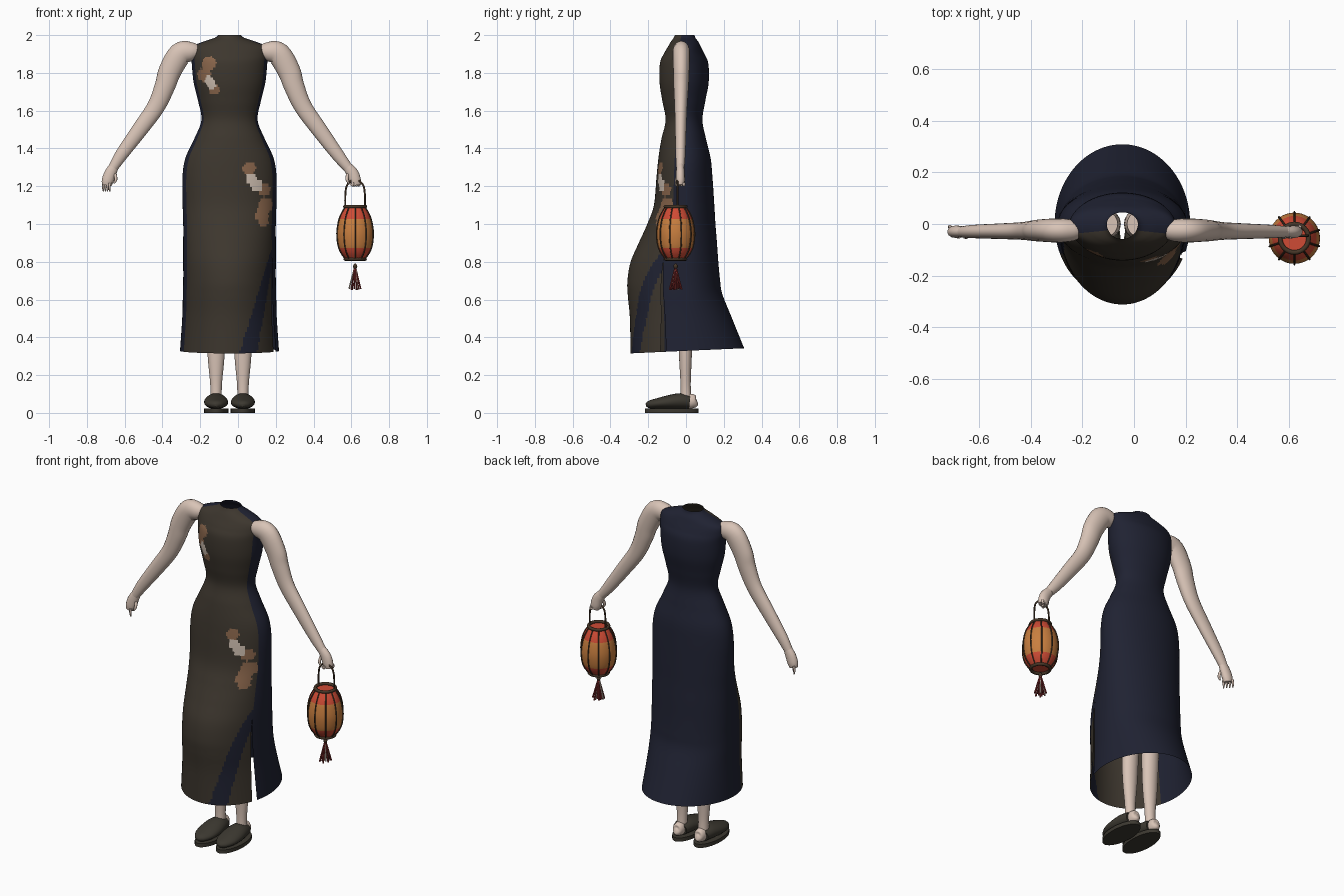
import bpy, bmesh, math, random
from mathutils import Vector

random.seed(4)
if "Cube" in bpy.data.objects:
    bpy.data.objects.remove(bpy.data.objects["Cube"])


def material(name, rgb):
    m = bpy.data.materials.new(name)
    m.use_nodes = True
    m.diffuse_color = (*rgb, 1)
    bsdf = m.node_tree.nodes["Principled BSDF"]
    bsdf.inputs["Base Color"].default_value = (*rgb, 1)
    bsdf.inputs["Roughness"].default_value = 0.8
    return m


BROWN = material("dark_brown_cloth", (0.046, 0.037, 0.027))
NAVY = material("navy_cloth", (0.014, 0.016, 0.032))
TAN = material("tan_print", (0.25, 0.13, 0.07))
CREAM = material("cream_print", (0.6, 0.5, 0.42))
SKIN = material("pale_skin", (0.69, 0.55, 0.47))
SHOE = material("shoe_black_brown", (0.045, 0.04, 0.03))
RED = material("lantern_red", (0.62, 0.07, 0.035))
ORANGE = material("lantern_orange", (0.58, 0.21, 0.05))
WOOD = material("lantern_frame", (0.06, 0.036, 0.02))
CRIMSON = material("tassel_crimson", (0.22, 0.025, 0.025))


def finish(bm, name, mats, angle=50):
    bmesh.ops.recalc_face_normals(bm, faces=bm.faces)
    me = bpy.data.meshes.new(name)
    bm.to_mesh(me)
    bm.free()
    for m in mats:
        me.materials.append(m)
    ob = bpy.data.objects.new(name, me)
    bpy.context.collection.objects.link(ob)
    bpy.ops.object.select_all(action='DESELECT')
    ob.select_set(True)
    bpy.context.view_layer.objects.active = ob
    bpy.ops.object.shade_smooth_by_angle(angle=math.radians(angle))
    return ob


def smooth_rows(rows, steps):
    """Resample rows of numbers along a Catmull-Rom spline."""
    out = []
    for i in range(len(rows) - 1):
        p0, p1 = rows[max(i - 1, 0)], rows[i]
        p2, p3 = rows[i + 1], rows[min(i + 2, len(rows) - 1)]
        for s in range(steps):
            t = s / steps
            out.append([b + 0.5 * t * (c - a + t * (2*a - 5*b + 4*c - d + t * (3*(b - c) + d - a)))
                        for a, b, c, d in zip(p0, p1, p2, p3)])
    return out + [list(rows[-1])]


def loft(name, rows, mats, axis=(0, 1, 0), n=20, steps=5, rule=None):
    """Elliptic tube; each row is x, y, z, radius along axis, other radius."""
    rows = smooth_rows(rows, steps)
    pts = [Vector(r[:3]) for r in rows]
    bm = bmesh.new()
    rings = []
    for i, r in enumerate(rows):
        t = (pts[min(i + 1, len(pts) - 1)] - pts[max(i - 1, 0)]).normalized()
        u = Vector(axis)
        u = (u - t * u.dot(t)).normalized()
        v = t.cross(u)
        rings.append([bm.verts.new(pts[i] + u * r[3] * math.cos(a) + v * r[4] * math.sin(a))
                      for a in (math.tau * k / n for k in range(n))])
    for a, b in zip(rings, rings[1:]):
        for k in range(n):
            bm.faces.new((a[k], a[(k + 1) % n], b[(k + 1) % n], b[k]))
    bm.faces.new(rings[0])
    bm.faces.new(rings[-1])
    if rule:
        for f in bm.faces:
            f.material_index = rule(f.calc_center_median())
    return finish(bm, name, mats)


MID = -0.045   # body centre line
SEAM = -0.42   # angle of the side seam and slit

# Dress: height, half width, front y, back y
profile = [(2.0, .06, -.058, .045), (1.985, .08, -.066, .05), (1.965, .14, -.08, .065),
           (1.94, .195, -.095, .078), (1.9, .205, -.118, .098), (1.85, .2, -.138, .118),
           (1.75, .19, -.14, .12), (1.65, .166, -.125, .102), (1.55, .149, -.108, .087),
           (1.45, .187, -.13, .106), (1.35, .233, -.146, .13), (1.25, .249, -.156, .14),
           (1.1, .248, -.17, .15), (1.0, .245, -.205, .156), (.9, .245, -.25, .164),
           (.8, .245, -.293, .171), (.7, .245, -.31, .18), (.62, .247, -.308, .192),
           (.5, .25, -.297, .237), (.315, .262, -.294, .308)]
# Printed patches: x, z, radius
tan_spots = [(-.15, 1.85, .037), (-.18, 1.79, .036), (-.125, 1.71, .028), (.06, 1.295, .035),
             (.14, 1.18, .034), (.15, 1.10, .04), (.125, 1.05, .036), (.135, 1.01, .026)]
cream_spots = [(-.152, 1.76, .026), (-.14, 1.735, .022), (.07, 1.24, .03), (.1, 1.205, .032)]


def in_spots(x, z, spots):
    return any(math.hypot(x - sx, z - sz) < r * random.uniform(.88, 1.1) for sx, sz, r in spots)


def dress_colour(x, z, ang):
    if not math.pi - SEAM < ang < math.tau + SEAM:
        return 1
    if in_spots(x, z, cream_spots):
        return 3
    if in_spots(x, z, tan_spots):
        return 2
    t = (.88 - z) / .56
    if t > 0 and .18 - .17 * t < x < .2 - .1 * t:
        return 1
    return 0


bm = bmesh.new()
N = 144
rows = []
for z, hw, yf, yb in smooth_rows(profile, 8):
    gap = .055 * max(0, (.82 - z) / .5)
    ring = []
    for k in range(N + 1):
        a = SEAM + gap + (math.tau - 2 * gap) * k / N
        s = math.sin(a)
        lift = .014 * (s + 1) * max(0, (.8 - z) / .5)
        ring.append(bm.verts.new((MID + hw * math.cos(a), s * (yb if s > 0 else -yf), z + lift)))
    rows.append(ring)
for a, b in zip(rows, rows[1:]):
    for k in range(N):
        f = bm.faces.new((a[k], a[k + 1], b[k + 1], b[k]))
        c = f.calc_center_median()
        f.material_index = dress_colour(c.x, c.z, SEAM + math.tau * (k + .5) / N)
bmesh.ops.remove_doubles(bm, verts=bm.verts, dist=1e-5)
finish(bm, "dress", [BROWN, NAVY, TAN, CREAM])

# Arms, hands, legs and shoes, one set per side
for side, s in (("right", -1), ("left", 1)):
    reach = .02 if s > 0 else 0

    def at(d, y, z, ra, rb):
        return (MID + s * d, y, z, ra, rb)

    loft(side + "_arm", [at(.165, -.025, 1.905, .03, .035), at(.2, -.025, 1.912, .043, .05),
                         at(.26, -.025, 1.9, .046, .062), at(.315, -.025, 1.81, .043, .06),
                         at(.342, -.026, 1.73, .04, .054), at(.39, -.027, 1.62, .034, .047),
                         at(.475, -.028, 1.5, .03, .042), at(.57, -.029, 1.37, .026, .034),
                         at(.615 + reach / 2, -.03, 1.3, .022, .026)], [SKIN])
    loft(side + "_palm", [at(.608 + reach / 2, -.03, 1.31, .02, .025),
                          at(.63 + reach, -.03, 1.27, .023, .032),
                          at(.645 + reach, -.03, 1.23, .024, .032),
                          at(.65 + reach, -.03, 1.205, .02, .026)], [SKIN], n=14)
    for i in range(4):
        y = -.05 + .013 * i
        d = .632 + .011 * i + reach
        if s < 0:
            tip = [at(d + .004, y, 1.195, .006, .006), at(d + .002, y, 1.172, .003, .003)]
        else:
            tip = [at(d, y, 1.205, .007, .007), at(d - .015, y, 1.215, .005, .005)]
        loft(f"{side}_finger_{i + 1}", [at(d, y, 1.22, .007, .007)] + tip, [SKIN], n=8)
    loft(side + "_thumb", [at(.605 + reach, -.04, 1.265, .008, .008),
                           at(.602 + reach, -.05, 1.235, .008, .008),
                           at(.612 + reach, -.052, 1.215, .004, .004)], [SKIN], n=8)

    loft(side + "_leg", [at(.068, 0, 1.1, .05, .05), at(.068, 0, .95, .06, .062),
                         at(.07, 0, .6, .045, .054), at(.071, -.003, .38, .037, .048),
                         at(.071, -.003, .28, .033, .043), at(.071, -.002, .15, .027, .031),
                         at(.071, 0, .06, .03, .03)], [SKIN])
    loft(side + "_foot", [at(.071, .06, .06, .008, .012), at(.071, .05, .058, .026, .03),
                          at(.071, .02, .062, .034, .04), at(.071, -.06, .06, .035, .03)],
         [SKIN], axis=(1, 0, 0))
    loft(side + "_shoe_upper", [at(.071, .02, .058, .045, .036), at(.071, -.03, .062, .057, .042),
                                at(.071, -.09, .057, .064, .037), at(.071, -.15, .05, .058, .028),
                                at(.071, -.195, .044, .035, .02), at(.071, -.212, .04, .01, .008)],
         [SHOE], axis=(1, 0, 0))
    loft(side + "_shoe_sole", [at(.071, -.076, 0, .142, .065), at(.071, -.076, .022, .142, .065)],
         [SHOE], n=32, steps=1)

# Lantern
LX, LY = .62, -.055
bulge = [(.82, .056), (.85, .078), (.89, .093), (.95, .099), (1.01, .091), (1.05, .077), (1.085, .056)]
loft("lantern_shade", [(LX, LY, z, r, r) for z, r in bulge], [RED, ORANGE], n=40,
     rule=lambda c: int(.875 < c.z < 1.025))
for i in range(10):
    a = math.tau * (i + .5) / 10
    loft(f"lantern_rib_{i + 1}", [(LX + (r + .002) * math.cos(a), LY + (r + .002) * math.sin(a), z, .004, .004)
                                  for z, r in bulge],
         [WOOD], axis=(-math.sin(a), math.cos(a), 0), n=6, steps=3)


def ring(name, z, major, minor):
    bpy.ops.mesh.primitive_torus_add(location=(LX, LY, z), major_radius=major, minor_radius=minor,
                                     major_segments=32, minor_segments=8)
    ob = bpy.context.object
    ob.name = name
    ob.data.materials.append(WOOD)
    bpy.ops.object.shade_smooth_by_angle(angle=math.radians(50))


ring("lantern_top_ring", 1.092, .055, .009)
ring("lantern_bottom_ring", .814, .053, .009)
arch = [(-.052, 1.095), (-.052, 1.15), (-.045, 1.2), (-.022, 1.228), (0, 1.234)]
arch += [(-x, z) for x, z in reversed(arch[:-1])]
loft("lantern_handle", [(LX + x, LY + .01, z, .005, .005) for x, z in arch], [WOOD], n=8)

# Tassel
loft("tassel_bead", [(LX, LY, z, r, r) for z, r in ((.79, .004), (.777, .012), (.762, .006))],
     [WOOD], n=10)
for i in range(14):
    a = math.tau * i / 14
    r = .032 if i % 2 else .018
    x, y = math.cos(a), math.sin(a)
    loft(f"tassel_thread_{i + 1}", [(LX + .004 * x, LY + .004 * y, .768, .003, .003),
                                    (LX + r * x, LY + r * y, .65 + random.uniform(0, .012), .005, .005)],
         [CREAM if i % 5 == 2 else CRIMSON], n=6, steps=1)
